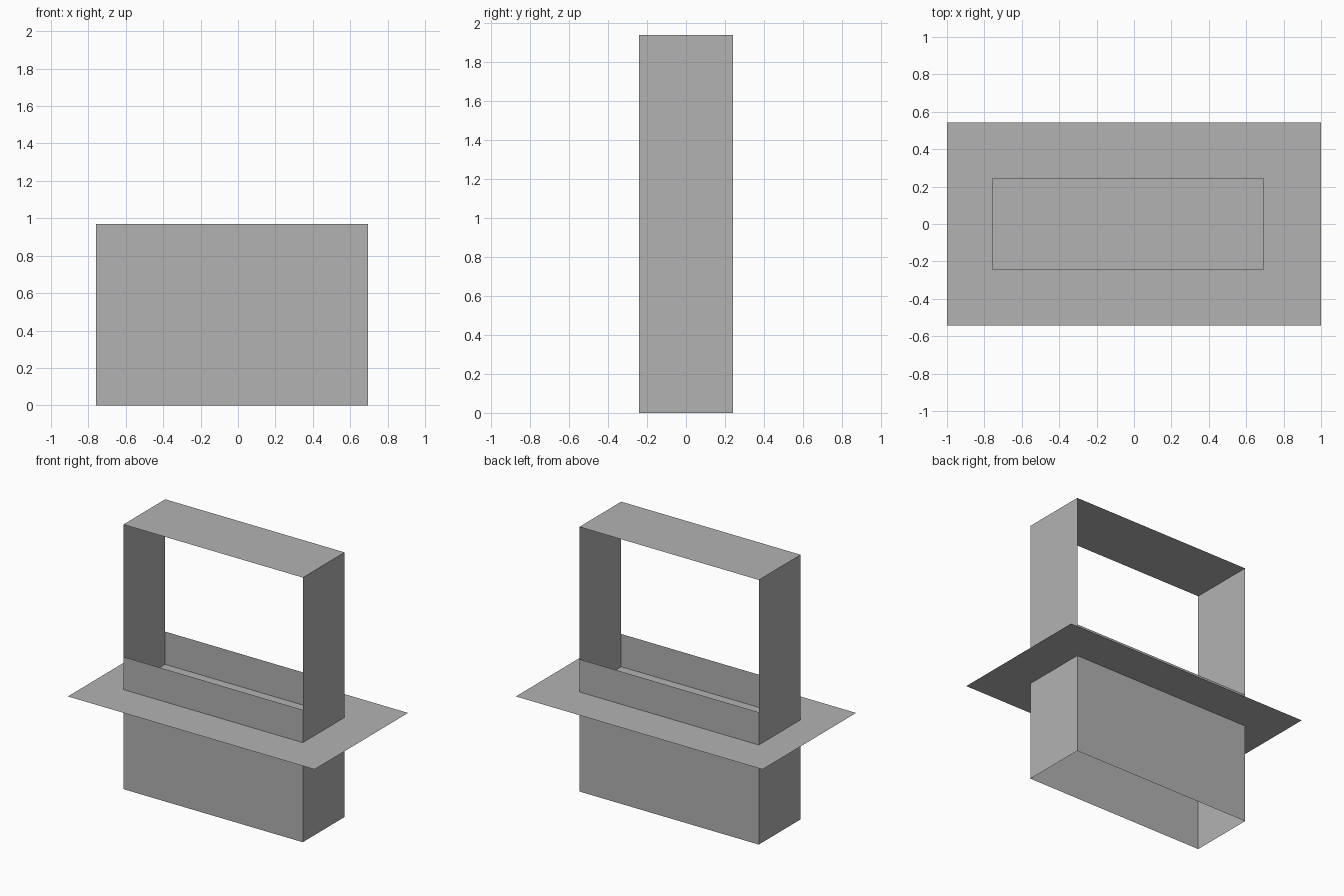
import bpy

cube = bpy.data.objects.get("Cube")
if cube:
    bpy.data.objects.remove(cube, do_unlink=True)

grey = bpy.data.materials.new("plain_grey")
grey.use_nodes = True
colour = (0.448, 0.448, 0.448, 1)
grey.diffuse_color = colour
grey.node_tree.nodes["Principled BSDF"].inputs["Base Color"].default_value = colour

# Main dimensions
LEFT, RIGHT = 0.695, -0.76
FRONT, BACK = -0.242, 0.242
TOP, PANEL_TOP, SHELF = 1.94, 0.97, 0.73


def sheet(name, low, high):
    """Thin rectangular sheet, flat along the axis where low equals high."""
    flat = next(i for i in range(3) if low[i] == high[i])
    u, v = (flat + 1) % 3, (flat + 2) % 3
    corners = []
    for a, b in ((low, low), (high, low), (high, high), (low, high)):
        point = list(low)
        point[u], point[v] = a[u], b[v]
        corners.append(point)
    mesh = bpy.data.meshes.new(name)
    mesh.from_pydata(corners, [], [range(4)])
    mesh.materials.append(grey)
    obj = bpy.data.objects.new(name, mesh)
    bpy.context.collection.objects.link(obj)
    return obj


# Tall end walls and the roof that joins them
for name, x in (("left_wall", LEFT), ("right_wall", RIGHT)):
    wall = sheet(name, (x, FRONT, 0), (x, BACK, TOP))
    if x == RIGHT:
        wall.data.flip_normals()
sheet("roof", (RIGHT, FRONT, TOP), (LEFT, BACK, TOP))

# Half-height front and back panels, open underneath
for name, y in (("front_panel", FRONT), ("back_panel", BACK)):
    panel = sheet(name, (RIGHT, y, 0), (LEFT, y, PANEL_TOP))
    if y == FRONT:
        panel.data.flip_normals()

# Wide shelf passing through the body
sheet("shelf", (-1, -0.542, SHELF), (1, 0.542, SHELF))
